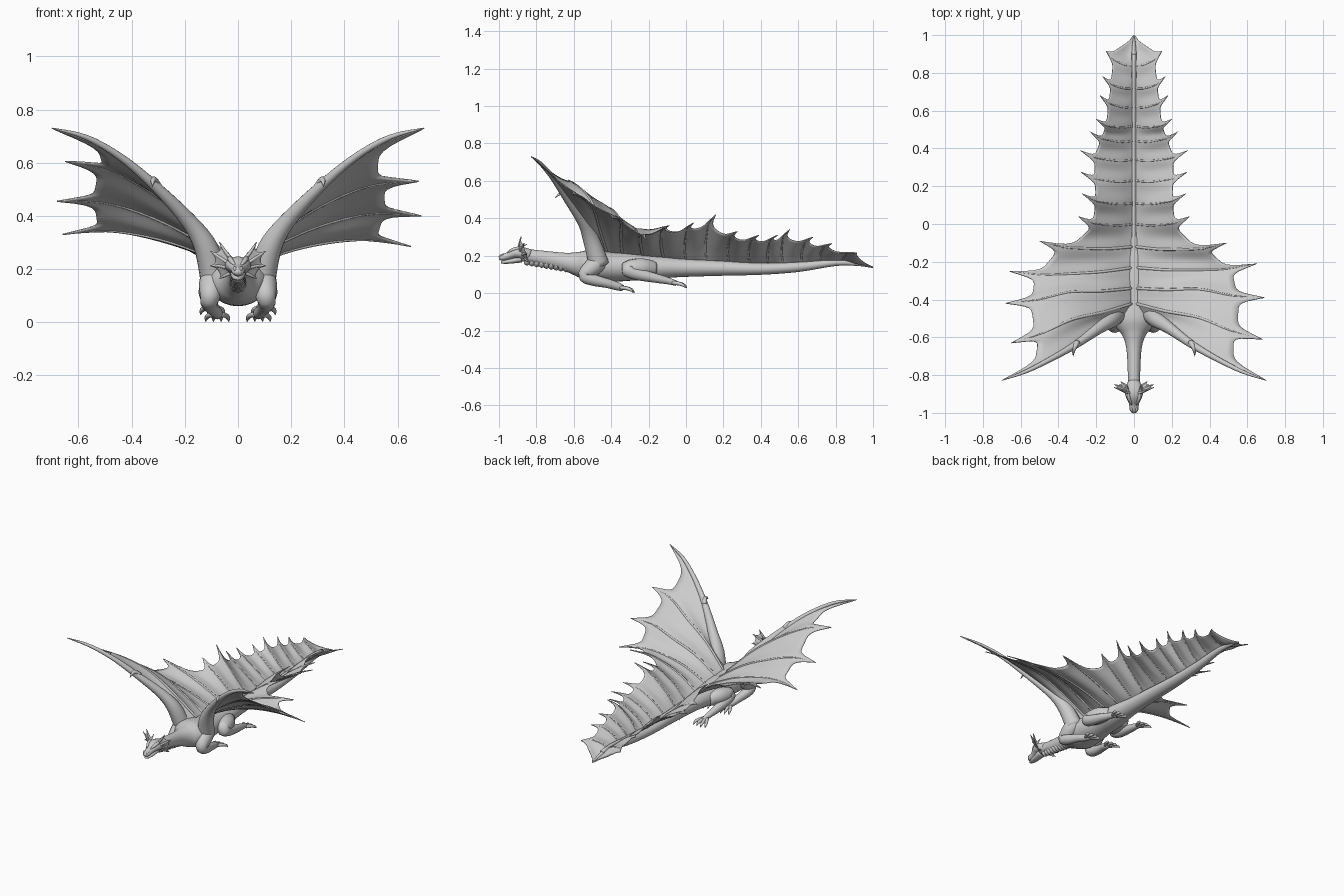
import bpy, bmesh, math
from mathutils import Vector

cube = bpy.data.objects.get("Cube")
if cube:
    bpy.data.objects.remove(cube)

grey = bpy.data.materials.new("stone_grey")
grey.use_nodes = True
grey.diffuse_color = (0.6, 0.6, 0.6, 1)
grey.node_tree.nodes["Principled BSDF"].inputs["Base Color"].default_value = (0.6, 0.6, 0.6, 1)


def finish(name, verts, faces, thickness=0):
    mesh = bpy.data.meshes.new(name)
    mesh.from_pydata([tuple(v) for v in verts], [], faces)
    bm = bmesh.new()
    bm.from_mesh(mesh)
    bmesh.ops.recalc_face_normals(bm, faces=bm.faces)
    bm.to_mesh(mesh)
    bm.free()
    mesh.materials.append(grey)
    mesh.shade_smooth()
    obj = bpy.data.objects.new(name, mesh)
    bpy.context.collection.objects.link(obj)
    if thickness:
        mod = obj.modifiers.new("thickness", "SOLIDIFY")
        mod.thickness = thickness
        mod.offset = 0


def path_at(points, u):
    """Smooth curve through the points, u from 0 to 1."""
    last = len(points) - 1
    f = u * last
    i = min(int(f), last - 1)
    t = f - i
    a, b, c, d = (points[min(max(k, 0), last)] for k in range(i - 1, i + 3))
    return 0.5 * (2 * b + (c - a) * t + (2 * a - 5 * b + 4 * c - d) * t ** 2
                  + (3 * b - a - 3 * c + d) * t ** 3)


def loft(name, rows, steps=4, sides=14):
    """Tube through rows of x, y, z, half width and optional half height."""
    pts = [Vector((*r, r[3]) if len(r) == 4 else r) for r in rows]
    count = steps * (len(pts) - 1)
    rings = [path_at(pts, i / count) for i in range(count + 1)]
    centres = [Vector(r[:3]) for r in rings]
    verts, faces, across = [], [], None
    for i, c in enumerate(centres):
        tangent = (centres[min(i + 1, count)] - centres[max(i - 1, 0)]).normalized()
        if across is None:
            across = Vector((1, 0, 0)) if abs(tangent.x) < 0.8 else Vector((0, 1, 0))
        across = (across - tangent * across.dot(tangent)).normalized()
        up = across.cross(tangent)
        rx, rz = max(rings[i][3], 0.0006), max(rings[i][4], 0.0006)
        for k in range(sides):
            a = math.tau * k / sides
            verts.append(c + across * rx * math.cos(a) + up * rz * math.sin(a))
    for i in range(count):
        for k in range(sides):
            n = (k + 1) % sides
            faces.append((i * sides + k, i * sides + n, (i + 1) * sides + n, (i + 1) * sides + k))
    faces.append(tuple(range(sides)))
    faces.append(tuple(range(count * sides, (count + 1) * sides)))
    finish(name, verts, faces)


def membrane(name, ribs, depths, sag, thickness, nu=16, nv=18):
    """Skin stretched between neighbouring ribs with a scalloped free edge."""
    verts, faces = [], []
    cols = (len(ribs) - 1) * nv + 1
    for c in range(cols):
        p = min(c // nv, len(ribs) - 2)
        v = (c - p * nv) / nv
        v = v * v * (3 - 2 * v)
        reach = 1 - depths[p] * (1 - abs(2 * v - 1) ** 5)
        for j in range(nu + 1):
            u = reach * j / nu
            point = path_at(ribs[p], u).lerp(path_at(ribs[p + 1], u), v)
            point.z -= sag * math.sin(math.pi * v) ** 2 * math.sin(math.pi * u)
            verts.append(point)
    for c in range(cols - 1):
        for j in range(nu):
            a = c * (nu + 1) + j
            faces.append((a, a + 1, a + nu + 2, a + nu + 1))
    finish(name, verts, faces, thickness)


def rib_tube(name, rib, radius):
    rows = []
    for k in range(9):
        u = k / 8
        rows.append((*path_at(rib, u), radius * (1 - u ** 3) + 0.001))
    loft(name, rows, steps=2, sides=8)


# Body from neck to tail tip: y, z, half width, half height
profile = [(-0.88, .205, .032, .034), (-0.75, .185, .034, .040), (-0.65, .168, .042, .048),
           (-0.59, .158, .062, .062), (-0.55, .152, .092, .075), (-0.5, .148, .112, .085),
           (-0.4, .14, .1, .080), (-0.3, .14, .085, .074), (-0.2, .137, .080, .066),
           (-0.1, .137, .066, .056), (0, .135, .054, .048), (.2, .133, .045, .040),
           (.4, .13, .039, .032), (.6, .14, .030, .027), (.8, .163, .020, .018),
           (.92, .157, .012, .012), (1, .138, .003, .004)]
loft("body", [(0, *r) for r in profile], steps=4, sides=24)


def back_height(y):
    for a, b in zip(profile, profile[1:]):
        if a[0] <= y <= b[0]:
            t = (y - a[0]) / (b[0] - a[0])
            return a[1] + a[3] * .8 + t * (b[1] + b[3] * .8 - a[1] - a[3] * .8)


# Ridge along the back and throat plates
ridge = [(0, -0.5 + .1 * i, back_height(-0.5 + .1 * i) + .002, .012) for i in range(15)]
loft("back_ridge", ridge, steps=2, sides=10)
for i in range(11):
    y = -0.85 + i * .026
    z, w = .178 - i * .0035, .024 + i * .0014
    loft("throat_plate", [(0, y - .012, z, w * .7, .012), (0, y, z - .004, w, .027 + i * .001),
                          (0, y + .014, z, w * .7, .012)], 3, 12)

# Head and jaw
loft("head", [(0, -1, .186, .010, .008), (0, -.985, .19, .023, .017), (0, -.95, .199, .027, .021),
              (0, -.91, .214, .045, .030), (0, -.875, .212, .048, .034),
              (0, -.835, .201, .032, .034)], 4, 18)
loft("jaw", [(0, -.99, .165, .008, .005), (0, -.97, .166, .019, .010), (0, -.93, .172, .025, .014),
             (0, -.88, .183, .03, .02)], 4, 14)

# Wing and tail fin ribs: root y, then tip x, y, z
left_wing = [(-.42, .68, -.61, .53), (-.34, .69, -.39, .40), (-.23, .65, -.21, .285), (-.12, .49, -.10, .35)]
right_wing = [(-.42, .65, -.63, .605), (-.34, .68, -.42, .455), (-.23, .66, -.25, .33), (-.12, .5, -.09, .36)]
tail_fin = [(0, .295, .04, .375), (.11, .275, .16, .42), (.23, .28, .275, .33), (.34, .285, .39, .31),
            (.44, .235, .49, .31), (.52, .2, .555, .34), (.62, .18, .68, .30), (.72, .165, .78, .265),
            (.84, .148, .915, .215), (.96, .004, .998, .14)]

for s, side, wing in ((1, "left", left_wing), (-1, "right", right_wing)):
    def flip(rows):
        return [(s * r[0], *r[1:]) for r in rows]

    # Scalloped skin from the wing tip to the tail tip
    ribs = [[Vector(p) for p in flip([(.05, -.49, .2), (.19, -.555, .385), (.44, -.715, .62),
                                      (.7, -.828, .73)])]]
    lifts = [.085, .075, .06, .04, .025]
    for i, (root_y, x, y, z) in enumerate(wing + tail_fin):
        root = Vector((s * .004, root_y, back_height(root_y)))
        tip = Vector((s * x, y, z))
        lift = lifts[i] if i < 5 else x * .07
        mid = (root + tip) / 2 + Vector((0, .02 if i < 2 else -.024, lift))
        # the free end hooks back
        near = mid.lerp(tip, .5) + Vector((0, -.012, lift * .3))
        ribs.append([root, root.lerp(mid, .5) + Vector((0, -.006, lift * .25)), mid, near, tip])
    depths = [.23, .2, .21, .23, .32] + [.27] * 8 + [.12]
    membrane(side + "_wing_skin", ribs, depths, .012, .005)
    for i, rib in enumerate(ribs[1:-1]):
        rib_tube(side + "_rib", rib, .007 if i < 4 else .0045)

    # Wing arm and thumb claw
    loft(side + "_wing_arm", flip([(.085, -.465, .15, .055), (.12, -.505, .28, .045), (.185, -.55, .38, .031),
                                   (.31, -.64, .51, .020), (.44, -.715, .62, .014),
                                   (.57, -.78, .695, .010), (.7, -.828, .73, .002)]))
    loft(side + "_thumb_claw", flip([(.3, -.625, .51, .016), (.318, -.66, .537, .012),
                                     (.322, -.7, .51, .001)]), 3, 8)

    # Head frill, brow and horn
    frill = [[Vector(p) for p in flip([root, mid, tip])] for root, mid, tip in (
        ((.022, -.895, .235), (.045, -.89, .262), (.07, -.882, .302)),
        ((.036, -.89, .222), (.07, -.878, .245), (.105, -.865, .268)),
        ((.04, -.875, .205), (.07, -.862, .212), (.105, -.85, .212)),
        ((.03, -.86, .185), (.05, -.85, .175), (.07, -.835, .165)))]
    membrane(side + "_frill_skin", frill, [.3, .3, .3], 0, .004, 6, 8)
    for rib in frill:
        rib_tube(side + "_frill_rib", rib, .006)
    loft(side + "_brow", flip([(.012, -.955, .215, .004), (.026, -.925, .232, .010),
                               (.032, -.89, .243, .008), (.036, -.85, .262, .001)]), 3, 8)
    loft(side + "_nostril", flip([(.01, -.998, .195, .003), (.012, -.985, .203, .007),
                                  (.011, -.965, .207, .003)]), 3, 8)

    # Legs
    loft(side + "_front_leg", flip([(.085, -.44, .2, .03), (.095, -.48, .155, .05), (.105, -.54, .098, .038),
                                    (.108, -.5, .072, .032), (.095, -.42, .052, .025),
                                    (.08, -.365, .036, .022), (.078, -.335, .026, .016)]))
    loft(side + "_hind_leg", flip([(.05, -.17, .13, .04), (.08, -.24, .135, .052), (.105, -.31, .13, .042),
                                   (.113, -.27, .105, .034), (.108, -.17, .082, .026),
                                   (.1, -.09, .064, .018), (.097, -.05, .052, .014)]))
    for limb, x, y, z in (("front", .078, -.35, .03), ("hind", .097, -.07, .055)):
        for k in (-1.5, -.5, .5, 1.5):
            reach = .08 - abs(k) * .008
            loft(side + "_" + limb + "_toe", flip([
                (x + k * .008, y, z, .011), (x + k * .02, y + reach * .45, z - .004, .010),
                (x + k * .027, y + reach * .8, z - .013, .008),
                (x + k * .029, y + reach, z - .028, .001)]), 3, 8)
